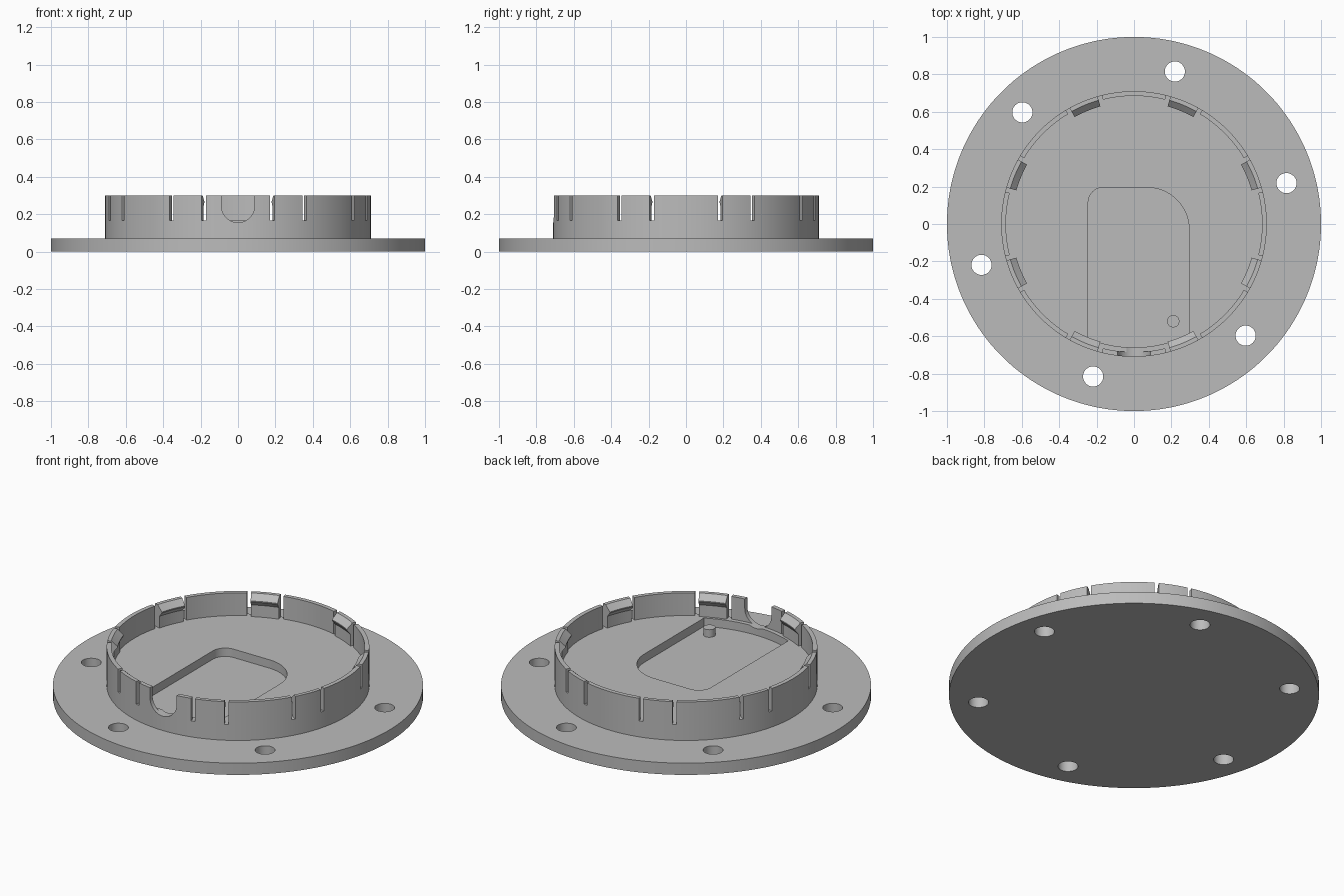
import bpy, bmesh
from math import sin, cos, pi, radians, sqrt, atan2
from mathutils import Vector

default = bpy.data.objects.get("Cube")
if default:
    bpy.data.objects.remove(default)

grey = bpy.data.materials.new("plain_grey")
grey.use_nodes = True
COLOUR = (0.5, 0.5, 0.5, 1)
grey.diffuse_color = COLOUR
grey.node_tree.nodes["Principled BSDF"].inputs["Base Color"].default_value = COLOUR

FLANGE_TOP, POCKET_FLOOR, FLOOR, RIM = 0.07, 0.115, 0.165, 0.30
R_OUT, R_IN, R_POCKET = 0.71, 0.685, 0.66


def finish(name, bm):
    bmesh.ops.recalc_face_normals(bm, faces=bm.faces)
    mesh = bpy.data.meshes.new(name)
    bm.to_mesh(mesh)
    bm.free()
    mesh.materials.append(grey)
    ob = bpy.data.objects.new(name, mesh)
    bpy.context.collection.objects.link(ob)
    return ob


def prism(name, outline, offset):
    """Extrude a closed outline of 3D points along an offset."""
    bm = bmesh.new()
    face = bm.faces.new([bm.verts.new(p) for p in outline])
    new = bmesh.ops.extrude_face_region(bm, geom=[face])["geom"]
    verts = [v for v in new if isinstance(v, bmesh.types.BMVert)]
    bmesh.ops.translate(bm, verts=verts, vec=offset)
    return finish(name, bm)


def arc(cx, cy, r, start, end, n):
    angles = [radians(start + (end - start) * i / n) for i in range(n + 1)]
    return [(cx + r * cos(a), cy + r * sin(a)) for a in angles]


def disc(name, x, y, r, z0, z1, n):
    ring = arc(x, y, r, 0, 360, n)[:-1]
    return prism(name, [(px, py, z0) for px, py in ring], (0, 0, z1 - z0))


def swept(name, profile, start, end):
    """Sweep a closed (radius, z) profile around z between two angles."""
    bm = bmesh.new()
    steps = max(4, round((end - start) / 2))
    rings = []
    for i in range(steps + 1):
        a = radians(start + (end - start) * i / steps)
        rings.append([bm.verts.new((r * cos(a), r * sin(a), z)) for r, z in profile])
    n = len(profile)
    for a, b in zip(rings, rings[1:]):
        for k in range(n):
            bm.faces.new((a[k], a[(k + 1) % n], b[(k + 1) % n], b[k]))
    bm.faces.new(rings[0])
    bm.faces.new(rings[-1])
    return finish(name, bm)


def cut(ob, cutter):
    mod = ob.modifiers.new("cut", "BOOLEAN")
    mod.operation = "DIFFERENCE"
    mod.solver = "EXACT"
    mod.object = cutter
    bpy.context.view_layer.update()
    graph = bpy.context.evaluated_depsgraph_get()
    result = bpy.data.meshes.new_from_object(ob.evaluated_get(graph))
    ob.modifiers.clear()
    ob.data = result


parts, cutters = [], []

# Flange with six bolt holes
flange = disc("flange", 0, 0, 1, 0, FLANGE_TOP, 180)
parts.append(flange)
for k in range(6):
    a = radians(15 + 60 * k)
    hole = disc("bolt_hole_cutter", 0.844 * cos(a), 0.844 * sin(a), 0.054, -0.1, 0.2, 40)
    cutters.append(hole)
    cut(flange, hole)

# Raised drum with a recessed pocket
drum = disc("drum", 0, 0, R_OUT, 0.03, FLOOR, 180)
parts.append(drum)
left, right, back = -0.245, 0.295, 0.195
a0 = 180 / pi * atan2(-sqrt(R_POCKET**2 - left**2), left)
a1 = 180 / pi * atan2(-sqrt(R_POCKET**2 - right**2), right)
small, large = 0.08, 0.225
outline = (arc(0, 0, R_POCKET, a0, a1, 24)
           + arc(right - large, back - large, large, 0, 90, 20)
           + arc(left + small, back - small, small, 90, 180, 12))
pocket = prism("pocket_cutter", [(x, y, POCKET_FLOOR) for x, y in outline], (0, 0, 0.1))
cutters.append(pocket)
cut(drum, pocket)

# U-shaped cable notch at the front
u_shape = [(0.088, 0.4)] + arc(0, 0.243, 0.088, 0, -180, 28) + [(-0.088, 0.4)]
notch = prism("notch_cutter", [(x, -0.8, z) for x, z in u_shape], (0, 0.2, 0))
cutters.append(notch)
cut(drum, notch)

# Rim wall split by slots: long sections alternate with snap clips
wall = [(R_OUT, FLOOR), (R_OUT, RIM), (R_IN, RIM), (R_IN, FLOOR)]
clip = [(R_OUT, FLOOR), (R_OUT, RIM), (0.688, RIM), (0.654, 0.268),
        (0.654, 0.262), (0.675, 0.235), (0.675, FLOOR)]
HALF_SLOT = 0.95
for k in range(8):
    mid = 22.5 + 45 * k
    parts.append(swept("snap_clip", clip, mid - 7.5 + HALF_SLOT, mid + 7.5 - HALF_SLOT))
    section = swept("rim_section", wall, mid + 7.5 + HALF_SLOT, mid + 37.5 - HALF_SLOT)
    parts.append(section)
    if k == 5:
        cut(section, notch)

# Locating peg in the pocket
parts.append(disc("locating_peg", 0.21, -0.52, 0.033, POCKET_FLOOR - 0.01, 0.16, 32))

for c in cutters:
    bpy.data.objects.remove(c)

# Smooth curved faces, keep sharp edges
bpy.ops.object.select_all(action="DESELECT")
for ob in parts:
    ob.select_set(True)
bpy.context.view_layer.objects.active = parts[0]
bpy.ops.object.shade_smooth_by_angle(angle=radians(25))
